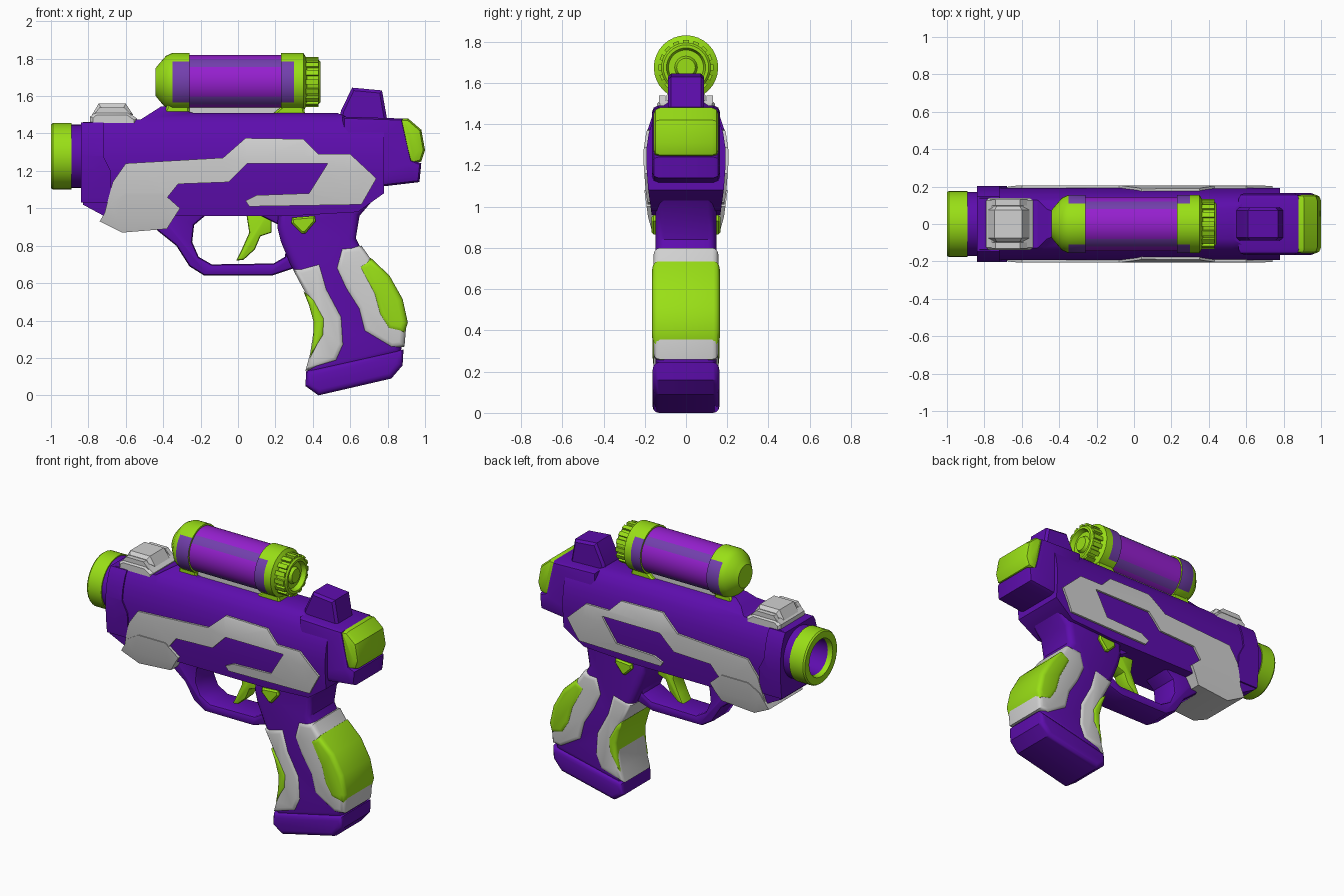
import bpy, bmesh
from math import pi, tau
from mathutils import Matrix, Vector

default = bpy.data.objects.get("Cube")
if default:
    bpy.data.objects.remove(default)


def material(name, colour):
    mat = bpy.data.materials.new(name)
    mat.use_nodes = True
    mat.diffuse_color = (*colour, 1)
    for node in mat.node_tree.nodes:
        if node.type == 'BSDF_PRINCIPLED':
            node.inputs["Base Color"].default_value = (*colour, 1)
            node.inputs["Roughness"].default_value = .5
    return mat


PURPLE = material("deep purple", (.11, .004, .42))
GREEN = material("lime green", (.32, .74, .008))
GREY = material("light grey", (.64, .64, .64))
VIOLET = material("bright violet", (.3, .014, .62))
MUTED = material("muted violet", (.17, .05, .42))

# Half width of the body at each height
WIDTHS = [(.86, .14), (.95, .165), (1.08, .183), (1.2, .192), (1.28, .192),
          (1.36, .18), (1.43, .157), (1.48, .125), (1.51, .08), (1.56, .045)]


def body_width(z):
    for (z0, w0), (z1, w1) in zip(WIDTHS, WIDTHS[1:]):
        if z <= z1:
            return w0 + (w1 - w0) * max(0, z - z0) / (z1 - z0)
    return WIDTHS[-1][1]


def finish(name, bm, *mats, rule=None):
    """Turn a bmesh into an object, colouring faces by an optional rule."""
    bmesh.ops.recalc_face_normals(bm, faces=bm.faces[:])
    if rule:
        for face in bm.faces:
            face.material_index = rule(face.calc_center_median(), face.normal)
    mesh = bpy.data.meshes.new(name)
    bm.to_mesh(mesh)
    bm.free()
    for mat in mats:
        mesh.materials.append(mat)
    mesh.shade_smooth()
    mesh.set_sharp_from_angle(angle=.6)
    obj = bpy.data.objects.new(name, mesh)
    bpy.context.scene.collection.objects.link(obj)
    return obj


def extrude_outline(points, half):
    """Extrude a side outline evenly to both sides."""
    bm = bmesh.new()
    cap = bm.faces.new([bm.verts.new((x, -half, z)) for x, z in points])
    out = bmesh.ops.extrude_face_region(bm, geom=[cap], use_keep_orig=True)
    new = [v for v in out["geom"] if isinstance(v, bmesh.types.BMVert)]
    bmesh.ops.translate(bm, verts=new, vec=(0, 2 * half, 0))
    bmesh.ops.recalc_face_normals(bm, faces=bm.faces[:])
    return bm


def prism(name, points, half, mat, bevel=0, segments=2):
    bm = extrude_outline(points, half)
    if bevel:
        rim = [e for e in bm.edges if abs(e.verts[0].co.y - e.verts[1].co.y) < half]
        bmesh.ops.bevel(bm, geom=rim, offset=bevel, segments=segments,
                        profile=.5, affect='EDGES', clamp_overlap=True)
    return finish(name, bm, mat)


def draped(name, points, mat, raise_by=0):
    """Extrude an outline, then shape its sides to the body's cross-section."""
    bm = extrude_outline(points, 1)
    bmesh.ops.triangulate(bm, faces=bm.faces[:])
    for z, _ in WIDTHS:
        bmesh.ops.bisect_plane(bm, geom=bm.verts[:] + bm.edges[:] + bm.faces[:],
                               plane_co=(0, 0, z), plane_no=(0, 0, 1))
    for v in bm.verts:
        v.co.y *= body_width(v.co.z) + raise_by
    return finish(name, bm, mat)


def lathe(name, steps, height, *mats, rule=None, sides=32):
    """Spin (x, radius) steps around a lengthwise axis."""
    bm = bmesh.new()
    verts = [bm.verts.new((x, 0, height + r)) for x, r in steps]
    edges = [bm.edges.new(pair) for pair in zip(verts, verts[1:])]
    bmesh.ops.spin(bm, geom=verts + edges, cent=(0, 0, height), axis=(1, 0, 0),
                   angle=tau, steps=sides)
    bmesh.ops.remove_doubles(bm, verts=bm.verts[:], dist=.0005)
    return finish(name, bm, *mats, rule=rule)


# Main body, front flange and rear housing
draped("body", [(-.83, 1.02), (-.83, 1.46), (-.52, 1.475), (-.41, 1.545), (-.37, 1.545),
                (-.24, 1.51), (.53, 1.51), (.6, 1.48), (.78, 1.46), (.78, 1.08),
                (.64, .98), (.3, .96), (-.3, .96), (-.7, .95)], PURPLE)
draped("front_flange", [(-.84, 1.03), (-.84, 1.46), (-.72, 1.46), (-.72, 1.28),
                        (-.68, 1.2), (-.68, 1.03)], PURPLE, .01)
prism("rear_housing", [(.56, 1.49), (.88, 1.48), (.93, 1.26), (.98, 1.24), (.97, 1.14),
                       (.8, 1.12), (.56, 1.1)], .165, PURPLE, .03)
prism("rear_cap", [(.86, 1.48), (.91, 1.48), (.98, 1.42), (1, 1.31), (.98, 1.25),
                   (.92, 1.235), (.89, 1.3)], .158, GREEN, .04)

# Side plates, with the open window between their arms
draped("side_plates", [(-.6, 1.24), (-.08, 1.27), (.04, 1.375), (.35, 1.37), (.43, 1.29),
                       (.6, 1.29), (.74, 1.16), (.66, 1.02), (.06, 1.01), (.04, 1.04),
                       (.1, 1.07), (.38, 1.08), (.48, 1.24), (.05, 1.24), (-.05, 1.14),
                       (-.32, 1.13), (-.4, 1.03), (-.6, .93), (-.72, .95), (-.67, 1.14)],
       GREY, .013)
draped("lower_jaw", [(-.68, 1.03), (-.6, 1.08), (-.4, 1.08), (-.31, 1), (-.38, .89),
                     (-.62, .87), (-.74, .93)], GREY, .019)

# Muzzle
lathe("barrel", [(-.8, 0), (-.8, .17), (-.975, .17), (-.975, .118), (-.85, .11),
                 (-.85, 0)], 1.278, PURPLE)
lathe("muzzle_ring", [(-.89, .165), (-.89, .177), (-.99, .177), (-1, .17), (-1, .125),
                      (-.97, .115)], 1.278, GREEN)

# Front and rear sights
prism("front_sight_base", [(-.79, 1.44), (-.79, 1.49), (-.76, 1.515), (-.59, 1.515),
                           (-.54, 1.48), (-.54, 1.44)], .14, GREY, .015, 1)
prism("front_sight_top", [(-.78, 1.5), (-.745, 1.56), (-.6, 1.56), (-.56, 1.5)],
      .095, GREY, .02, 1)
for side in (-1, 1):
    ridge = prism("front_sight_ridge", [(-.77, 1.5), (-.74, 1.54), (-.61, 1.54),
                                        (-.57, 1.5)], .015, GREY)
    ridge.location.y = side * .115
prism("rear_sight", [(.54, 1.46), (.55, 1.52), (.61, 1.645), (.77, 1.63), (.8, 1.46)],
      .088, PURPLE, .015, 1)

# Scope: tube, end caps with upper and lower tabs, knob and mount
SCOPE = 1.675


def tube_colour(centre, normal):
    ends = centre.x < -.27 or centre.x > .25
    return int(ends or abs(normal.y * normal.z) > .46)


lathe("scope_tube", [(-.36, 0), (-.36, .145), (-.26, .145), (.24, .145), (.34, .145),
                     (.34, 0)], SCOPE, VIOLET, MUTED, rule=tube_colour)
lathe("scope_front_cap", [(-.44, 0), (-.44, .075), (-.42, .1), (-.385, .14), (-.35, .156),
                          (-.26, .156), (-.26, .13)], SCOPE, GREEN, MUTED,
      rule=lambda c, n: int(c.x > -.35 and abs(n.y) > abs(n.z)))
lathe("scope_rear_collar", [(.23, .13), (.23, .156), (.3, .156), (.35, .156), (.37, .12)],
      SCOPE, GREEN, MUTED,
      rule=lambda c, n: int(c.x < .3 and abs(n.y) > abs(n.z)))
lathe("scope_knob", [(.34, .12), (.43, .12), (.44, .11), (.44, .095), (.41, .085),
                     (.41, .055), (.43, .045), (.43, 0)], SCOPE, GREEN)
bm = bmesh.new()
for i in range(16):
    spot = (Matrix.Translation((.395, 0, SCOPE)) @ Matrix.Rotation(i * tau / 16, 4, 'X')
            @ Matrix.Translation((0, 0, .12)) @ Matrix.Diagonal((.07, .028, .026, 1)))
    bmesh.ops.create_cube(bm, size=1, matrix=spot)
finish("scope_knob_ridges", bm, GREEN)
prism("scope_rail", [(-.26, 1.49), (-.26, 1.54), (.3, 1.54), (.3, 1.49)], .05, GREY)
prism("scope_rear_foot", [(.18, 1.5), (.24, 1.55), (.35, 1.55), (.36, 1.5)],
      .075, GREEN, .01, 1)
prism("scope_front_foot", [(-.4, 1.5), (-.37, 1.57), (-.26, 1.55), (-.26, 1.5)],
      .075, GREEN, .01, 1)

# Trigger guard and trigger
prism("trigger_guard", [(-.5, 1.05), (-.43, .88), (-.33, .8), (-.26, .69), (-.18, .64),
                        (.18, .64), (.3, .68), (.36, .78), (.26, .8), (.25, .74),
                        (.19, .705), (-.14, .7), (-.21, .74), (-.245, .82), (-.235, .91),
                        (-.17, .965), (.12, .96), (.22, .91), (.28, 1.05)],
      .1, PURPLE, .018)
prism("trigger", [(.04, 1), (.06, .87), (.02, .78), (-.01, .72), (.03, .725), (.09, .78),
                  (.12, .85), (.18, .87), (.18, 1)], .05, GREEN, .012)

# Handle and base
prism("handle", [(.22, 1.05), (.21, .9), (.23, .82), (.28, .7), (.32, .63), (.38, .53),
                 (.42, .38), (.39, .24), (.37, .1), (.87, .22), (.885, .36), (.85, .52),
                 (.78, .64), (.69, .72), (.63, .84), (.65, .96), (.77, 1.1)],
      .147, PURPLE, .04, 3)
prism("handle_base", [(.365, .13), (.36, .05), (.43, 0), (.82, .09), (.88, .16),
                      (.885, .245)], .162, PURPLE, .03, 3)

# Grip panels wrap around the front and back of the handle
prism("front_grip", [(.295, .67), (.44, .71), (.48, .57), (.56, .42), (.57, .27), (.53, .18),
                     (.36, .13), (.385, .22), (.41, .38), (.37, .53)],
      .157, GREY, .03, 3)
prism("front_grip_pad", [(.35, .555), (.41, .51), (.465, .41), (.46, .32), (.385, .2),
                         (.402, .3), (.405, .39), (.38, .48)], .163, GREEN, .025, 3)
prism("rear_grip", [(.55, .79), (.66, .8), (.72, .715), (.8, .635), (.87, .51), (.9, .38),
                    (.89, .26), (.82, .25), (.67, .34), (.64, .46), (.57, .57), (.52, .68)],
      .157, GREY, .03, 3)
prism("rear_grip_pad", [(.64, .69), (.71, .735), (.81, .64), (.88, .515), (.908, .39),
                        (.89, .33), (.8, .35), (.75, .43), (.72, .54)],
      .164, GREEN, .03, 3)

# Triangular side buttons
prism("side_buttons", [(.29, .95), (.41, .96), (.415, .93), (.36, .865), (.34, .865),
                       (.285, .92)], .167, GREEN, .01, 1)
